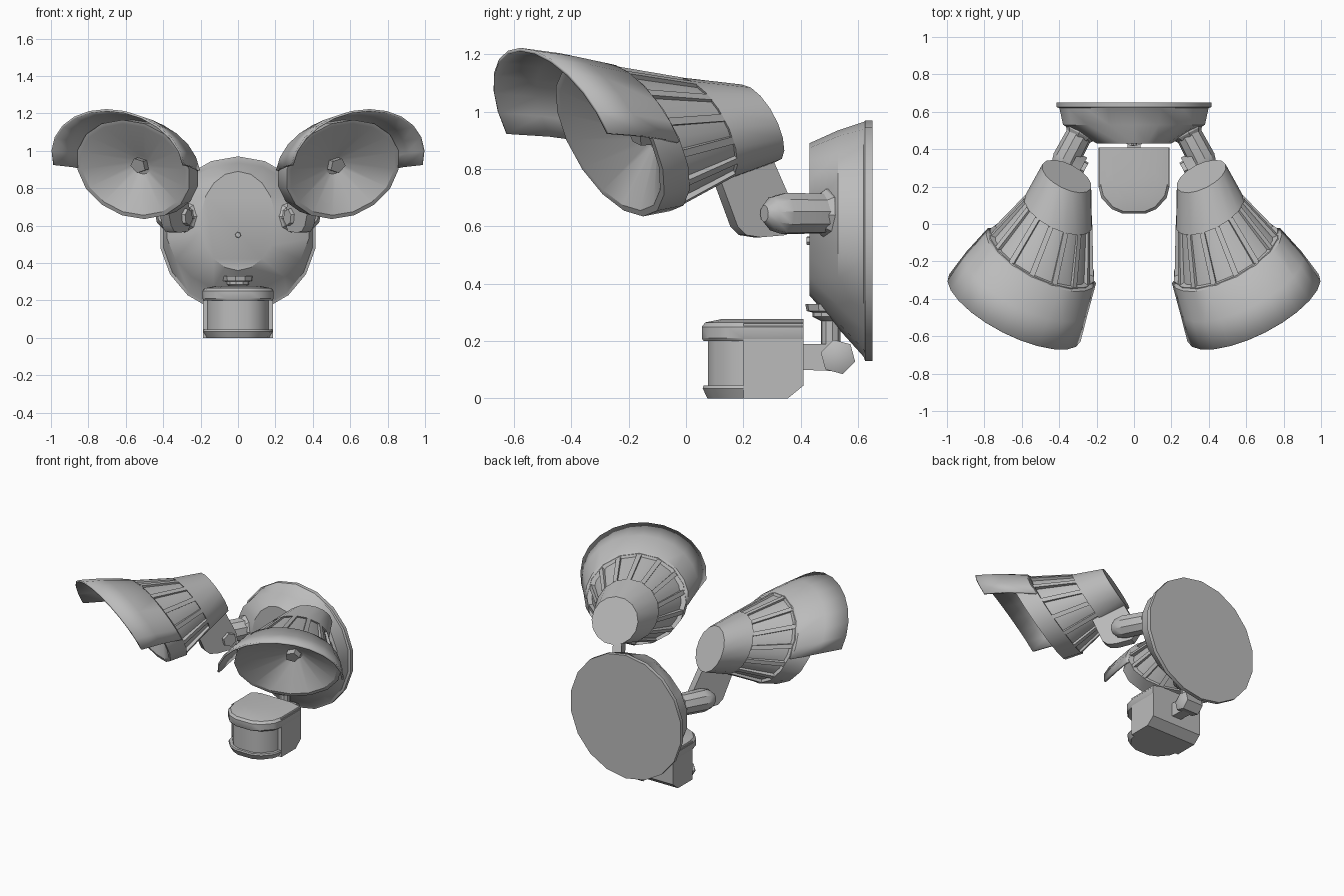
import bpy, bmesh, math
from mathutils import Vector

if "Cube" in bpy.data.objects:
    bpy.data.objects.remove(bpy.data.objects["Cube"], do_unlink=True)

grey = bpy.data.materials.new("grey_plastic")
grey.use_nodes = True
grey.diffuse_color = (0.5, 0.5, 0.5, 1)
grey.node_tree.nodes["Principled BSDF"].inputs["Base Color"].default_value = (0.5, 0.5, 0.5, 1)


def finish(name, bm, mirror=False, thickness=0):
    bmesh.ops.recalc_face_normals(bm, faces=bm.faces)
    mesh = bpy.data.meshes.new(name)
    bm.to_mesh(mesh)
    bm.free()
    mesh.materials.append(grey)
    ob = bpy.data.objects.new(name, mesh)
    bpy.context.collection.objects.link(ob)
    if thickness:
        ob.modifiers.new("Thickness", "SOLIDIFY").thickness = thickness
    if mirror:
        ob.modifiers.new("Mirror", "MIRROR")
    bpy.ops.object.select_all(action="DESELECT")
    ob.select_set(True)
    bpy.context.view_layer.objects.active = ob
    bpy.ops.object.shade_smooth_by_angle(angle=math.radians(32))
    return ob


def add_loft(bm, rings, closed=True, caps=True):
    """Skin a list of equal point rings."""
    rows = [[bm.verts.new(p) for p in r] for r in rings]
    n = len(rows[0])
    for a, b in zip(rows, rows[1:]):
        for i in range(n if closed else n - 1):
            j = (i + 1) % n
            bm.faces.new((a[i], a[j], b[j], b[i]))
    if caps:
        bm.faces.new(rows[0])
        bm.faces.new(rows[-1])


def loft(name, rings, closed=True, caps=True, **kw):
    bm = bmesh.new()
    add_loft(bm, rings, closed, caps)
    return finish(name, bm, **kw)


def tube(name, stations, axis, sides=12, **kw):
    """Round part along an axis; stations are (point, radius)."""
    axis = Vector(axis).normalized()
    side = axis.orthogonal().normalized()
    up = axis.cross(side)
    turns = [math.tau * i / sides for i in range(sides)]
    rings = [[Vector(c) + r * (math.cos(t) * side + math.sin(t) * up) for t in turns]
             for c, r in stations]
    return loft(name, rings, **kw)


# Wall plate
def plate_ring(y, rx, rz, cz, n=18):
    return [(rx * math.sin(math.tau * i / n), y, cz + rz * math.cos(math.tau * i / n))
            for i in range(n)]


loft("wall_plate", [plate_ring(*r) for r in (
    (0.65, 0.42, 0.42, 0.55), (0.625, 0.42, 0.42, 0.55), (0.62, 0.405, 0.41, 0.555),
    (0.53, 0.385, 0.345, 0.59), (0.43, 0.2, 0.265, 0.625))])
tube("plate_screw", [((0, 0.44, 0.55), 0.018), ((0, 0.42, 0.55), 0.014)], (0, 1, 0), 6)

# Lamp heads: tilted rings, mirrored to the other side
YAW, TILT = math.radians(27), math.radians(26)
U = Vector((math.cos(YAW), math.sin(YAW), 0))
V = Vector((math.sin(TILT) * math.sin(YAW), -math.sin(TILT) * math.cos(YAW), math.cos(TILT)))


def lamp_point(c, ru, rv, t):
    return Vector(c) + ru * math.cos(t) * U + rv * math.sin(t) * V


def lamp_ring(c, ru, rv, n=16):
    return [lamp_point(c, ru, rv, math.tau * i / n) for i in range(n)]


CAP, SEAM, COLLAR = (0.36, 0.255, 0.96), (0.405, 0.06, 0.94), (0.49, -0.165, 0.91)
MOUTH, APEX = (0.56, -0.265, 0.9), (0.515, -0.13, 0.925)
loft("lamp_housing", [lamp_ring(*r) for r in (
    (CAP, 0.145, 0.15), (SEAM, 0.2, 0.2), (SEAM, 0.188, 0.188),
    (COLLAR, 0.28, 0.268), (COLLAR, 0.31, 0.285), (MOUTH, 0.335, 0.295),
    (MOUTH, 0.31, 0.272), (APEX, 0.055, 0.055))], mirror=True)

# Bulb at the bottom of the reflector
tip = Vector(APEX) + Vector((0.02, -0.05, -0.005))
loft("bulb", [lamp_ring(c, r, r, 5) for c, r in ((APEX, 0.045), (tip, 0.045))], mirror=True)

# Cooling ribs around the housing
bm = bmesh.new()
RIBS = 14
for k in range(RIBS):
    t = math.tau * (k + 0.5) / RIBS
    ends = []
    for c, low, high, rv_scale, half in ((SEAM, 0.17, 0.2, 1, 0.07), (COLLAR, 0.26, 0.3, 0.94, 0.05)):
        ends.append([lamp_point(c, r, r * rv_scale, t + s * half)
                     for r, s in ((low, -1), (high, -1), (high, 1), (low, 1))])
    add_loft(bm, ends)
finish("cooling_ribs", bm, mirror=True)

# Hood over the upper half of the lamp
arc = [math.radians(-3 + 186 * i / 12) for i in range(13)]
loft("lamp_hood", [[lamp_point(c, ru, rv, t) for t in arc] for c, ru, rv in (
    (COLLAR, 0.3, 0.275), ((0.495, -0.175, 0.91), 0.325, 0.292),
    ((0.575, -0.32, 0.93), 0.365, 0.305), ((0.64, -0.455, 0.94), 0.395, 0.315))],
    closed=False, caps=False, mirror=True, thickness=0.012)

# Swivel stub from the plate
D = Vector((0.47, -0.88, 0)).normalized()
S = Vector((0.88, 0.47, 0)).normalized()
root = Vector((0.27, 0.52, 0.645))
tube("swivel_collar", [(root - D * 0.03, 0.085), (root + D * 0.04, 0.085), (root + D * 0.06, 0.07)],
     D, 8, mirror=True)
tube("swivel_stub", [(root, 0.07), (root + D * 0.2, 0.074), (root + D * 0.25, 0.06),
                     (root + D * 0.28, 0.03)], D, 10, mirror=True)

# Bracket plate joining the stub to the lamp
side_profile = ((0.13, 0.79), (0.2, 0.6), (0.23, 0.57), (0.28, 0.562), (0.37, 0.57),
                (0.4, 0.62), (0.39, 0.68), (0.32, 0.84))
rings = []
for off in (-0.095, -0.04):
    ring = []
    for y, z in side_profile:
        p = root + D * ((root.y - y) / 0.88) + S * off
        ring.append((p.x, p.y, z))
    rings.append(ring)
loft("lamp_bracket", rings, mirror=True)
bolt = root + D * 0.2
tube("bracket_bolt", [(bolt - S * 0.115, 0.045), (bolt - S * 0.06, 0.05)], S, 6, mirror=True)


# Motion sensor: rounded front shapes stacked in z
def sensor_ring(z, inset=0, back=0.41):
    half = ((0.19, back), (0.19, 0.2), (0.175, 0.14), (0.12, 0.08), (0.06, 0.055))
    k = 1 - inset / 0.19
    pts = [(x * k, y if y == back else y + inset) for x, y in half]
    return [(x, y, z) for x, y in pts] + [(-x, y, z) for x, y in reversed(pts)]


loft("sensor_cap", [sensor_ring(0.2, 0.006), sensor_ring(0.21), sensor_ring(0.25),
                    sensor_ring(0.265, 0.012), sensor_ring(0.277, 0.07)])
loft("sensor_lens", [sensor_ring(0.03, 0.022, 0.3), sensor_ring(0.21, 0.022, 0.3)])
loft("sensor_lip", [sensor_ring(0, 0.02, 0.3), sensor_ring(0.035, 0.003, 0.3),
                    sensor_ring(0.045, 0.006, 0.3)])
body = ((0.2, 0), (0.355, 0), (0.41, 0.045), (0.41, 0.262), (0.2, 0.262))
loft("sensor_body", [[(x, y, z) for y, z in body] for x in (-0.188, 0.188)])

# Sensor mount
arm = ((0.4, 0.1), (0.53, 0.095), (0.55, 0.15), (0.53, 0.19), (0.4, 0.19))
loft("sensor_arm", [[(x, y, z) for y, z in arm] for x in (-0.035, 0.035)])
tube("sensor_joint", [((x, 0.53, 0.145), r) for x, r in
     ((-0.07, 0.04), (-0.06, 0.062), (0.06, 0.062), (0.07, 0.04))], (1, 0, 0), 6)
tube("sensor_stem", [((0, 0.505, 0.15), 0.035), ((0, 0.505, 0.27), 0.035), ((0, 0.5, 0.285), 0.06),
                     ((0, 0.5, 0.3), 0.06), ((0, 0.5, 0.305), 0.08), ((0, 0.5, 0.33), 0.085)],
     (0, 0, 1), 10)
